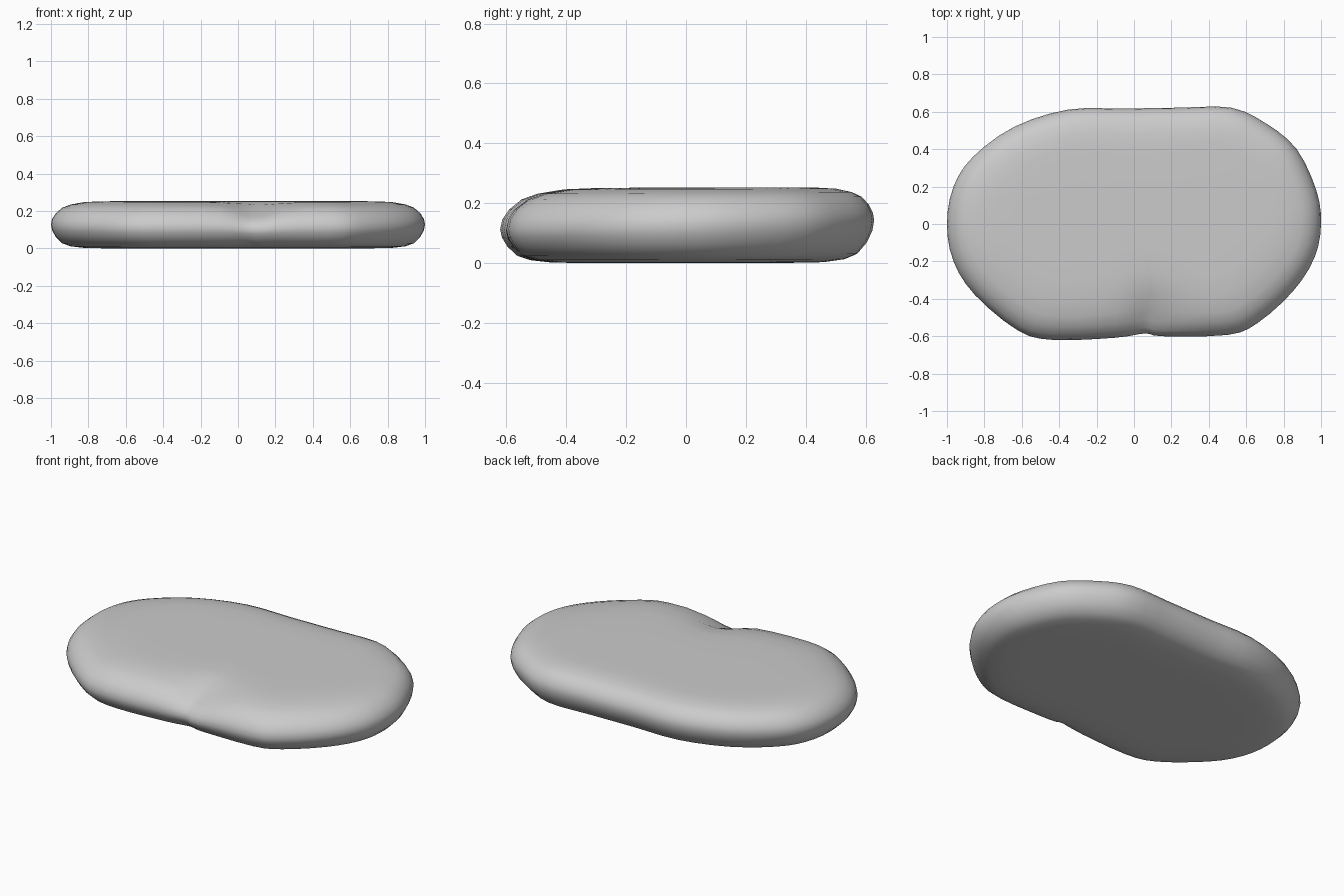
import bpy, bmesh, math
from mathutils import Vector

if "Cube" in bpy.data.objects:
    bpy.data.objects.remove(bpy.data.objects["Cube"])

# Plan outline, counter-clockwise from the right end
outline = [(1, 0), (.975, .18), (.87, .40), (.71, .535), (.52, .622), (.25, .622),
           (-.05, .617), (-.35, .612), (-.64, .52), (-.86, .36), (-.965, .2),
           (-1, 0), (-.965, -.2), (-.85, -.38), (-.62, -.57), (-.43, -.62),
           (-.1, -.608), (.06, -.585), (.15, -.60), (.5, -.593), (.66, -.53),
           (.85, -.36), (.965, -.18)]
pts = [Vector(p) for p in outline]


def smooth_loop(p, steps):
    """Catmull-Rom resampling of a closed outline."""
    out, n = [], len(p)
    for i in range(n):
        a, b, c, d = (p[(i + k) % n] for k in (-1, 0, 1, 2))
        for s in range(steps):
            t = s / steps
            out.append(.5 * (2 * b + (c - a) * t + (2 * a - 5 * b + 4 * c - d) * t * t
                             + (3 * b - a - 3 * c + d) * t ** 3))
    return out


loop = smooth_loop(pts, 3)

# Rounded edge section: (inset, height), bottom to top
section = [(.30, .003), (.18, .005), (.105, .014), (.06, .03), (.025, .065), (.006, .10),
           (0, .13), (.006, .16), (.025, .19), (.06, .22), (.105, .237), (.18, .25),
           (.27, .254), (.38, .255)]

bm = bmesh.new()
rings = []
for inset, z in section:
    ring = []
    for p in loop:
        inward = (Vector((p.x * .5, 0)) - p).normalized()
        front = max(0, min(1, .5 - p.y / 1.2))
        # Edge is broader along the front and leans outward higher at the back
        d = inset * ((.75 + .5 * front) if z > .13 else 1)
        q = p + inward * d
        side = 1 - abs(z - .13) / .13
        h = z + side * (.5 - front) * .03
        # Shallow dent in the front upper rim
        fade = max(0, min(1, (-q.y - .33) / .17))
        h -= .055 * (z / .255) ** 2 * fade * math.exp(-((q.x - .1) / .13) ** 2)
        ring.append(bm.verts.new((q.x, q.y, h)))
    rings.append(ring)

n = len(loop)
for a, b in zip(rings, rings[1:]):
    for i in range(n):
        j = (i + 1) % n
        bm.faces.new((a[i], a[j], b[j], b[i]))
bm.faces.new(rings[0][::-1])
bm.faces.new(rings[-1])
bmesh.ops.recalc_face_normals(bm, faces=bm.faces)
low = min(v.co.z for v in bm.verts)
for v in bm.verts:
    v.co.z -= low

# Smooth flat stone
mesh = bpy.data.meshes.new("flat_stone")
bm.to_mesh(mesh)
bm.free()
for f in mesh.polygons:
    f.use_smooth = True
stone = bpy.data.objects.new("flat_stone", mesh)
bpy.context.collection.objects.link(stone)
